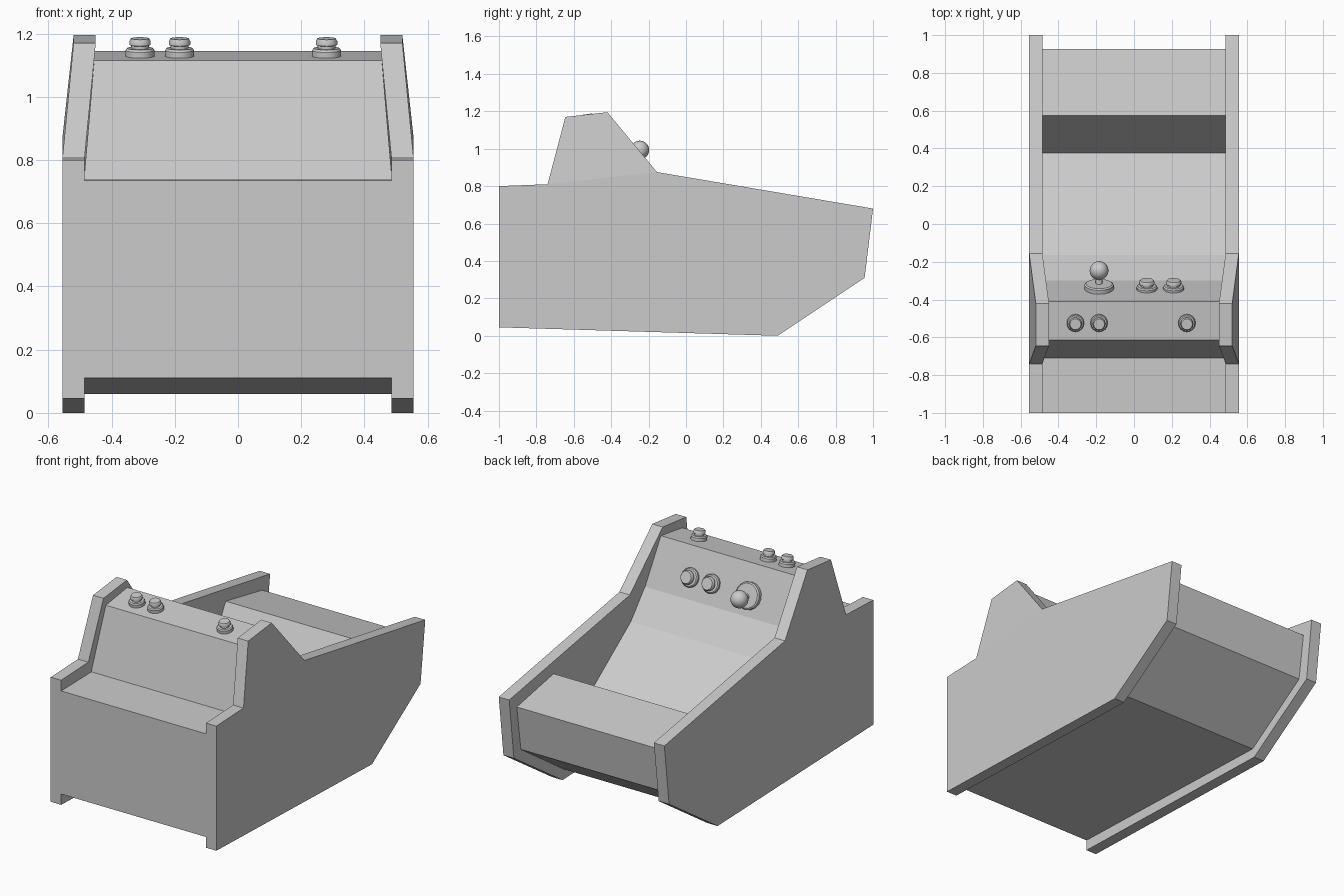
import bpy, bmesh, math
from mathutils import Vector, Matrix

if "Cube" in bpy.data.objects:
    bpy.data.objects.remove(bpy.data.objects["Cube"])


def make_object(name, bm):
    bmesh.ops.recalc_face_normals(bm, faces=bm.faces)
    mesh = bpy.data.meshes.new(name)
    bm.to_mesh(mesh)
    bm.free()
    ob = bpy.data.objects.new(name, mesh)
    bpy.context.collection.objects.link(ob)
    return ob


def slab(name, left, right, caps):
    """Join two matching outlines into a solid; caps lists the end faces by index."""
    bm = bmesh.new()
    a = [bm.verts.new(p) for p in left]
    b = [bm.verts.new(p) for p in right]
    n = len(a)
    for i in range(n):
        j = (i + 1) % n
        bm.faces.new((a[i], a[j], b[j], b[i]))
    for cap in caps:
        bm.faces.new([a[i] for i in cap])
        bm.faces.new([b[i] for i in cap])
    return make_object(name, bm)


def lathe(name, profile, origin, axis, segments=16):
    """Revolve (radius, height) points around an axis through origin."""
    bm = bmesh.new()
    verts = [bm.verts.new((r, 0, h)) for r, h in profile]
    edges = [bm.edges.new(p) for p in zip(verts, verts[1:])]
    bmesh.ops.spin(bm, geom=verts + edges, cent=(0, 0, 0), axis=(0, 0, 1),
                   angle=math.tau, steps=segments)
    bmesh.ops.remove_doubles(bm, verts=bm.verts, dist=1e-5)
    rot = Vector((0, 0, 1)).rotation_difference(Vector(axis)).to_matrix().to_4x4()
    bm.transform(Matrix.Translation(origin) @ rot)
    ob = make_object(name, bm)
    smooth(ob)
    return ob


def smooth(ob):
    bpy.ops.object.select_all(action='DESELECT')
    ob.select_set(True)
    bpy.context.view_layer.objects.active = ob
    bpy.ops.object.shade_smooth_by_angle(angle=math.radians(35))


# Side panels: flat lower part, with the control hump leaning inward
side = [(-1, .045), (.49, 0), (.955, .31), (1, .68), (-.155, .875),
        (-.42, 1.195), (-.645, 1.17), (-.74, .81), (-1, .8)]
lean = [.035 if z > 1 else 0 for y, z in side]
panel = slab("side_panel",
             [(.485 - d, y, z) for (y, z), d in zip(side, lean)],
             [(.555 - d, y, z) for (y, z), d in zip(side, lean)],
             [(0, 1, 2, 3, 4, 7, 8), (4, 5, 6, 7)])
panel.modifiers.new("mirror", 'MIRROR')

# Cabinet body between the panels, one closed profile
body = [(-1, .11), (.475, .06), (.888, .338), (.927, .61), (.575, .677),
        (.375, .32), (-.165, .71), (-.30, .87), (-.41, 1.145),
        (-.615, 1.115), (-.71, .74), (-1, .735)]
half = [.455 if z > 1 else .487 for y, z in body]
slab("cabinet_body",
     [(-w, y, z) for (y, z), w in zip(body, half)],
     [(w, y, z) for (y, z), w in zip(body, half)],
     [range(len(body))])

# Push buttons: collar, neck and cap
button = [(0, -.01), (.046, -.01), (.046, .018), (.041, .025), (.028, .025),
          (.028, .034), (.034, .036), (.034, .047), (.029, .056), (0, .056)]
top_axis = Vector((0, -.03, .205)).normalized()
panel_axis = Vector((0, .275, .11)).normalized()
for i, x in enumerate((-.31, -.185, .28)):
    lathe(f"top_button_{i + 1}", button, (x, -.523, 1.129), top_axis)
for i, x in enumerate((.068, .21)):
    lathe(f"panel_button_{i + 1}", [(r * 1.2, h) for r, h in button],
          (x, -.35, .98), panel_axis)

# Joystick: round base, stick and ball
base = Vector((-.185, -.35, .975))
ball = Vector((-.185, -.247, .993))
lathe("joystick_base", [(0, -.015), (.078, -.015), (.078, .03), (.07, .036), (0, .036)],
      base, panel_axis)
lathe("joystick_stick", [(0, 0), (.018, 0), (.018, .1), (0, .1)],
      base, (ball - base).normalized(), 12)
bm = bmesh.new()
bmesh.ops.create_uvsphere(bm, u_segments=20, v_segments=12, radius=.05,
                          matrix=Matrix.Translation(ball))
smooth(make_object("joystick_ball", bm))
